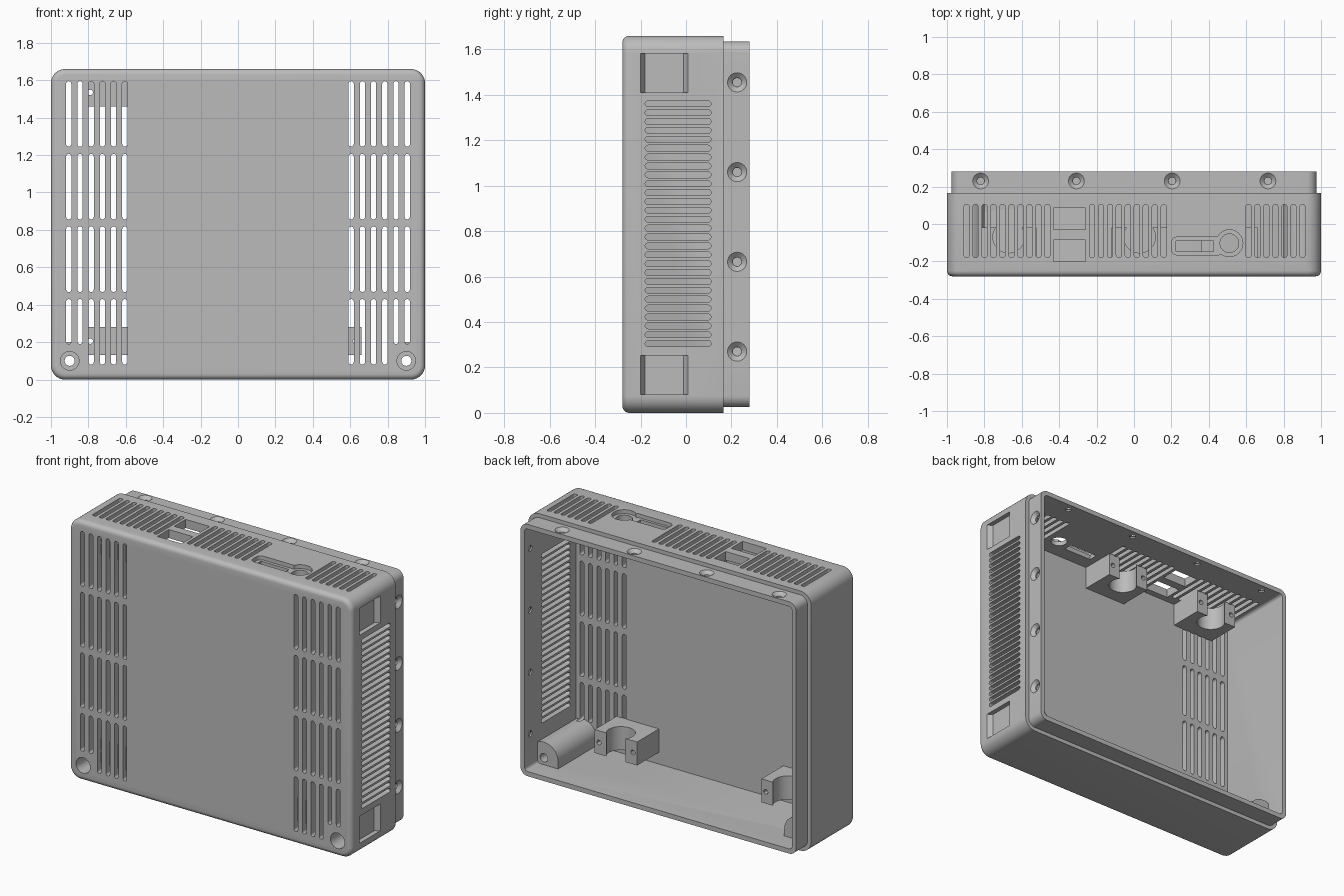
import bpy, bmesh, math
from mathutils import Vector

if "Cube" in bpy.data.objects:
    bpy.data.objects.remove(bpy.data.objects["Cube"])

grey = bpy.data.materials.new("plain grey")
grey.use_nodes = True
grey.diffuse_color = (0.5, 0.5, 0.5, 1)
grey.node_tree.nodes["Principled BSDF"].inputs["Base Color"].default_value = (0.5, 0.5, 0.5, 1)

H = 1.66          # height of the case
WALL = 0.055


def finish(name, bm):
    bmesh.ops.recalc_face_normals(bm, faces=bm.faces)
    me = bpy.data.meshes.new(name)
    bm.to_mesh(me)
    bm.free()
    me.materials.append(grey)
    ob = bpy.data.objects.new(name, me)
    bpy.context.collection.objects.link(ob)
    return ob


def place(axis, u, v, w):
    return {"x": (w, u, v), "y": (u, w, v), "z": (u, v, w)}[axis]


def loft(bm, rings):
    loops = [[bm.verts.new(p) for p in ring] for ring in rings]
    n = len(loops[0])
    for a, b in zip(loops, loops[1:]):
        for i in range(n):
            bm.faces.new((a[i], a[(i + 1) % n], b[(i + 1) % n], b[i]))
    bm.faces.new(loops[0])
    bm.faces.new(loops[-1])


def prism(bm, pts, axis, a, b):
    loft(bm, [[place(axis, u, v, w) for u, v in pts] for w in (a, b)])


def rounded(u0, u1, v0, v1, r, steps=6):
    pts = []
    corners = ((u1 - r, v1 - r), (u0 + r, v1 - r), (u0 + r, v0 + r), (u1 - r, v0 + r))
    for k, (cu, cv) in enumerate(corners):
        for i in range(steps + 1):
            t = math.pi / 2 * (k + i / steps)
            pts.append((cu + r * math.cos(t), cv + r * math.sin(t)))
    return pts


def slot(bm, u0, u1, v0, v1, axis, a, b):
    # a slot with round ends, just short of a full half circle
    r = min(u1 - u0, v1 - v0) * 0.49
    prism(bm, rounded(u0, u1, v0, v1, r, 4), axis, a, b)


def box(bm, u0, u1, v0, v1, axis, a, b):
    prism(bm, [(u0, v0), (u1, v0), (u1, v1), (u0, v1)], axis, a, b)


def cone(bm, u, v, axis, a, b, ra, rb, n=24):
    ang = [2 * math.pi * i / n for i in range(n)]
    loft(bm, [[place(axis, u + r * math.cos(t), v + r * math.sin(t), w) for t in ang]
              for w, r in ((a, ra), (b, rb))])


def cut(targets, bm):
    tool = finish("cutter", bm)
    tool.hide_render = True
    for ob in targets:
        mod = ob.modifiers.new("cut", "BOOLEAN")
        mod.operation = "DIFFERENCE"
        mod.solver = "EXACT"
        mod.object = tool
        bpy.context.view_layer.objects.active = ob
        bpy.ops.object.modifier_apply(modifier=mod.name)
    bpy.data.objects.remove(tool)


# Case: rounded rings from the front edge, over the step and lip, into the cavity
R = 0.03
profile = [(-0.28 + R * (1 - math.sin(t)), R * (1 - math.cos(t)))
           for t in [math.pi / 2 * (1 - i / 5) for i in range(6)]]
profile += [(0.165, 0), (0.165, 0.025), (0.28, 0.025), (0.28, WALL), (-0.24, WALL)]
bm = bmesh.new()
loft(bm, [[(u, y, v) for u, v in rounded(-1 + d, 1 - d, d, H - d, 0.075 - d, 8)]
          for y, d in profile])
case = finish("case_shell", bm)

# Screw posts in the two bottom corners
posts = []
for side, s in (("left", 1), ("right", -1)):
    arc = [math.pi * (1 - i / 20) for i in range(21)]
    pts = [(s * min(0.9 + 0.1 * math.cos(t), 0.96), 0.1 + 0.1 * math.sin(t))
           for t in arc if math.cos(t) < 0.65]
    pts += [(s * 0.96, 0.03), (s * 0.8, 0.03)]
    bm = bmesh.new()
    prism(bm, pts, "y", -0.25, 0.15)
    posts.append(finish("screw_post_" + side, bm))

# Board mounts: blocks with a round notch and two screw holes
mounts = []
for name, x0, z0 in (("bottom_right", -0.82, 0.13), ("bottom_left", 0.36, 0.13),
                     ("top_right", -0.82, 1.46), ("top_middle", -0.12, 1.46)):
    bm = bmesh.new()
    box(bm, x0, x0 + 0.3, z0, z0 + 0.15, "y", -0.245, -0.02)
    block = finish("board_mount_" + name, bm)
    bm = bmesh.new()
    cone(bm, x0 + 0.15, -0.07, "z", z0 - 0.1, z0 + 0.25, 0.085, 0.085)
    for x in (x0 + 0.03, x0 + 0.27):
        cone(bm, x, z0 + 0.075, "y", -0.3, 0.1, 0.015, 0.015, 12)
    cut([block], bm)
    mounts.append(block)

# Slots, pockets and shallow recesses
bm = bmesh.new()
for s in (-1, 1):
    for i in range(6):
        x = s * (0.605 + 0.06 * i)
        for j, z in enumerate((0.08, 0.468, 0.856, 1.245)):
            low = 0.19 if j == 0 and i > 3 else z
            slot(bm, x - 0.014, x + 0.014, low, z + 0.35, "y", -0.35, -0.2)
for i in range(28):
    z = 0.305 + 0.0391 * i
    slot(bm, -0.18, 0.11, z - 0.013, z + 0.013, "x", 0.9, 1.1)
for start, count in ((-0.895, 10), (-0.225, 9), (0.612, 7)):
    for i in range(count):
        x = start + 0.048 * i
        slot(bm, x - 0.014, x + 0.014, -0.18, 0.105, "z", H - 0.1, H + 0.1)
for y0, y1 in ((-0.03, 0.085), (-0.2, -0.085)):
    box(bm, -0.43, -0.26, y0, y1, "z", H - 0.1, H + 0.1)
for z0 in (0.08, 1.41):
    prism(bm, [(1.02, -0.213), (0.97, -0.18), (0.97, -0.01), (1.02, 0.023)], "z", z0, z0 + 0.172)
prism(bm, rounded(0.2, 0.48, -0.165, -0.07, 0.03), "z", H - 0.025, H + 0.1)

# Countersinks along the lip and at the front corners
lip_z = [0.27 + 0.395 * i for i in range(4)]
lip_x = [-0.82 + 0.512 * i for i in range(4)]
for z in lip_z:
    cone(bm, 0.225, z, "x", 0.98, 0.955, 0.048, 0.02)
for x in lip_x:
    cone(bm, x, 0.23, "z", H - 0.02, H - 0.045, 0.048, 0.02)
for s in (-1, 1):
    cone(bm, s * 0.9, 0.1, "y", -0.4, 0.05, 0.05, 0.05)
cut([case] + posts, bm)

# Holes that go on from the recesses
bm = bmesh.new()
for z in lip_z:
    cone(bm, 0.225, z, "x", 0.9, 1.0, 0.019, 0.019, 16)
for x in lip_x:
    cone(bm, x, 0.23, "z", H - 0.1, H, 0.019, 0.019, 16)
for s in (-1, 1):
    cone(bm, s * 0.9, 0.1, "y", -0.1, 0.4, 0.027, 0.027)
box(bm, 0.225, 0.425, -0.148, -0.09, "z", H - 0.1, H + 0.1)
cone(bm, 0.51, -0.103, "z", H - 0.025, H + 0.1, 0.072, 0.072)
cut([case] + posts, bm)
bm = bmesh.new()
cone(bm, 0.51, -0.103, "z", H - 0.1, H + 0.1, 0.05, 0.05)
cut([case], bm)

# Smooth the rounded edges, keep the rest sharp
for ob in [case] + posts + mounts:
    bpy.ops.object.select_all(action="DESELECT")
    ob.select_set(True)
    bpy.context.view_layer.objects.active = ob
    bpy.ops.object.shade_smooth_by_angle(angle=math.radians(30))
